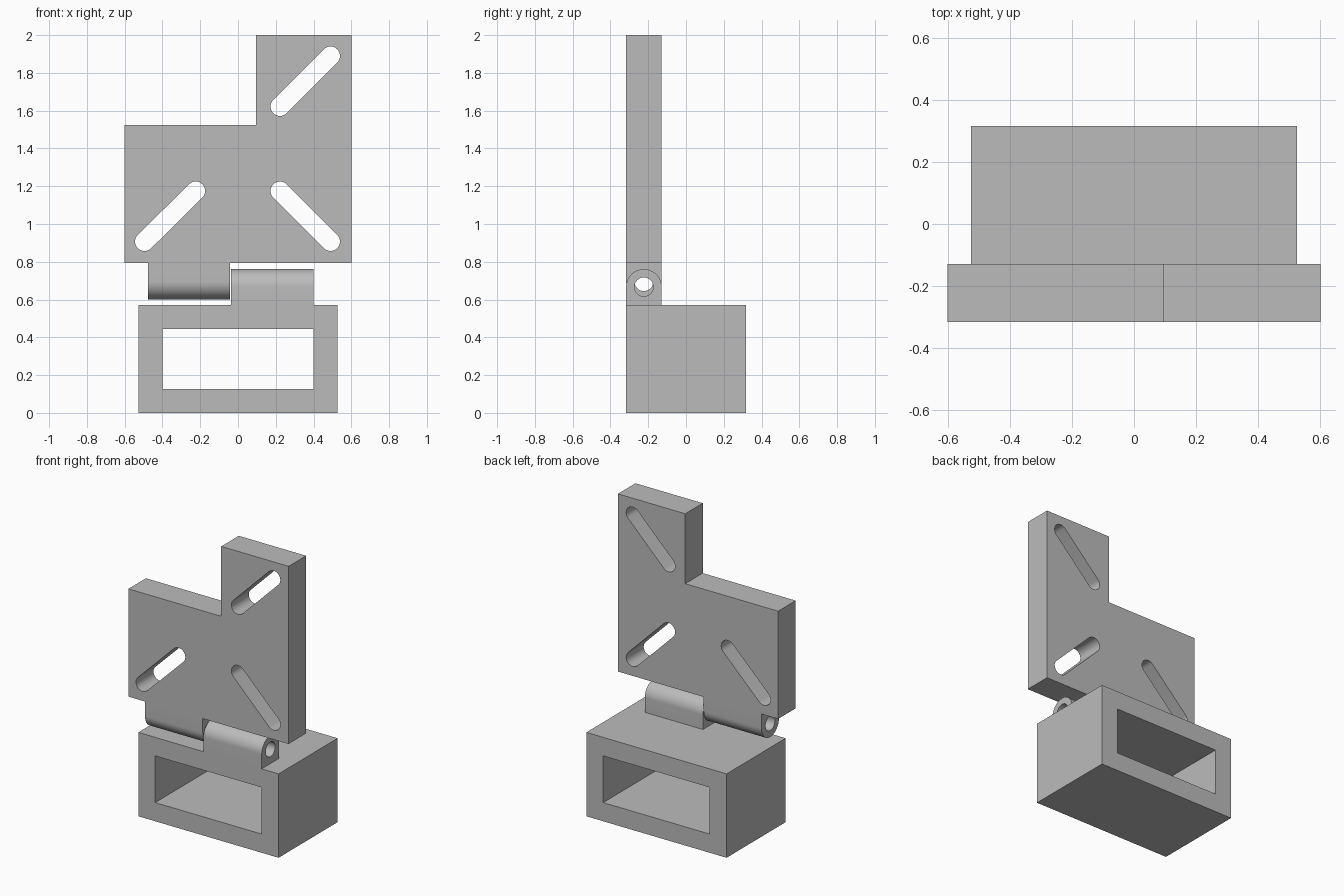
import bpy, bmesh, math

if "Cube" in bpy.data.objects:
    bpy.data.objects.remove(bpy.data.objects["Cube"])

grey = bpy.data.materials.new("grey")
grey.diffuse_color = (0.5, 0.5, 0.5, 1)
grey.use_nodes = True
grey.node_tree.nodes["Principled BSDF"].inputs["Base Color"].default_value = grey.diffuse_color


def arc(cx, cz, r, a0, a1, n):
    """Points on an arc, angles in degrees."""
    return [(cx + r * math.cos(math.radians(a0 + (a1 - a0) * i / n)),
             cz + r * math.sin(math.radians(a0 + (a1 - a0) * i / n))) for i in range(n + 1)]


def rect(x0, z0, x1, z1):
    return [(x0, z0), (x1, z0), (x1, z1), (x0, z1)]


def slot(p, q, r=0.05):
    """Rounded slot outline between two end centres."""
    a = math.degrees(math.atan2(q[1] - p[1], q[0] - p[0]))
    return arc(*q, r, a - 90, a + 90, 16) + arc(*p, r, a + 90, a + 270, 16)


def prism(name, loops, lo, hi, axis):
    """Extrude an outline with holes along the x or y axis."""
    cu = bpy.data.curves.new(name, 'CURVE')
    cu.dimensions, cu.fill_mode = '2D', 'BOTH'
    cu.extrude = (hi - lo) / 2
    for pts in loops:
        sp = cu.splines.new('POLY')
        sp.points.add(len(pts) - 1)
        for point, (u, v) in zip(sp.points, pts):
            point.co = (u, v, 0, 1)
        sp.use_cyclic_u = True
    tmp = bpy.data.objects.new(name + "_outline", cu)
    bpy.context.collection.objects.link(tmp)
    bpy.context.view_layer.update()
    me = bpy.data.meshes.new_from_object(
        tmp.evaluated_get(bpy.context.evaluated_depsgraph_get()))
    bpy.data.objects.remove(tmp)
    bm = bmesh.new()
    bm.from_mesh(me)
    mid = (lo + hi) / 2
    for vert in bm.verts:
        u, v, w = vert.co
        vert.co = (u, w + mid, v) if axis == 'y' else (w + mid, u, v)
    bmesh.ops.remove_doubles(bm, verts=bm.verts, dist=1e-4)
    bmesh.ops.recalc_face_normals(bm, faces=bm.faces)
    bm.to_mesh(me)
    bm.free()
    me.materials.clear()
    me.materials.append(grey)
    ob = bpy.data.objects.new(name, me)
    bpy.context.collection.objects.link(ob)
    bpy.ops.object.select_all(action='DESELECT')
    ob.select_set(True)
    bpy.context.view_layer.objects.active = ob
    bpy.ops.object.shade_smooth_by_angle(angle=math.radians(30))
    return ob


FRONT, PLATE_BACK, BACK = -0.317, -0.129, 0.317
R = (PLATE_BACK - FRONT) / 2
CY = (PLATE_BACK + FRONT) / 2

# Hollow rectangular base
prism("base_box", [rect(-0.527, 0, 0.527, 0.57), rect(-0.4, 0.127, 0.4, 0.444)],
      FRONT, BACK, 'y')

# L-shaped mounting plate with three diagonal slots
outline = [(-0.602, 0.793), (0.602, 0.793), (0.602, 2), (0.096, 2),
           (0.096, 1.525), (-0.602, 1.525)]
prism("slotted_plate", [outline,
                        slot((-0.495, 0.907), (-0.224, 1.175)),
                        slot((0.222, 1.175), (0.49, 0.907)),
                        slot((0.222, 1.622), (0.49, 1.89))],
      FRONT, PLATE_BACK, 'y')

# Hinge knuckle standing on the base, rounded at the top
z = 0.667
prism("lower_knuckle", [[(FRONT, 0.57)] + [(PLATE_BACK, 0.57)] + arc(CY, z, R, 0, 180, 32),
                        arc(CY, z, 0.05, 0, 348.75, 31)], -0.037, 0.4, 'x')

# Hinge knuckle hanging from the plate, rounded at the bottom
z = 0.695
prism("upper_knuckle", [[(PLATE_BACK, 0.793)] + [(FRONT, 0.793)] + arc(CY, z, R, 180, 360, 32),
                        arc(CY, z, 0.05, 0, 348.75, 31)], -0.477, -0.043, 'x')
